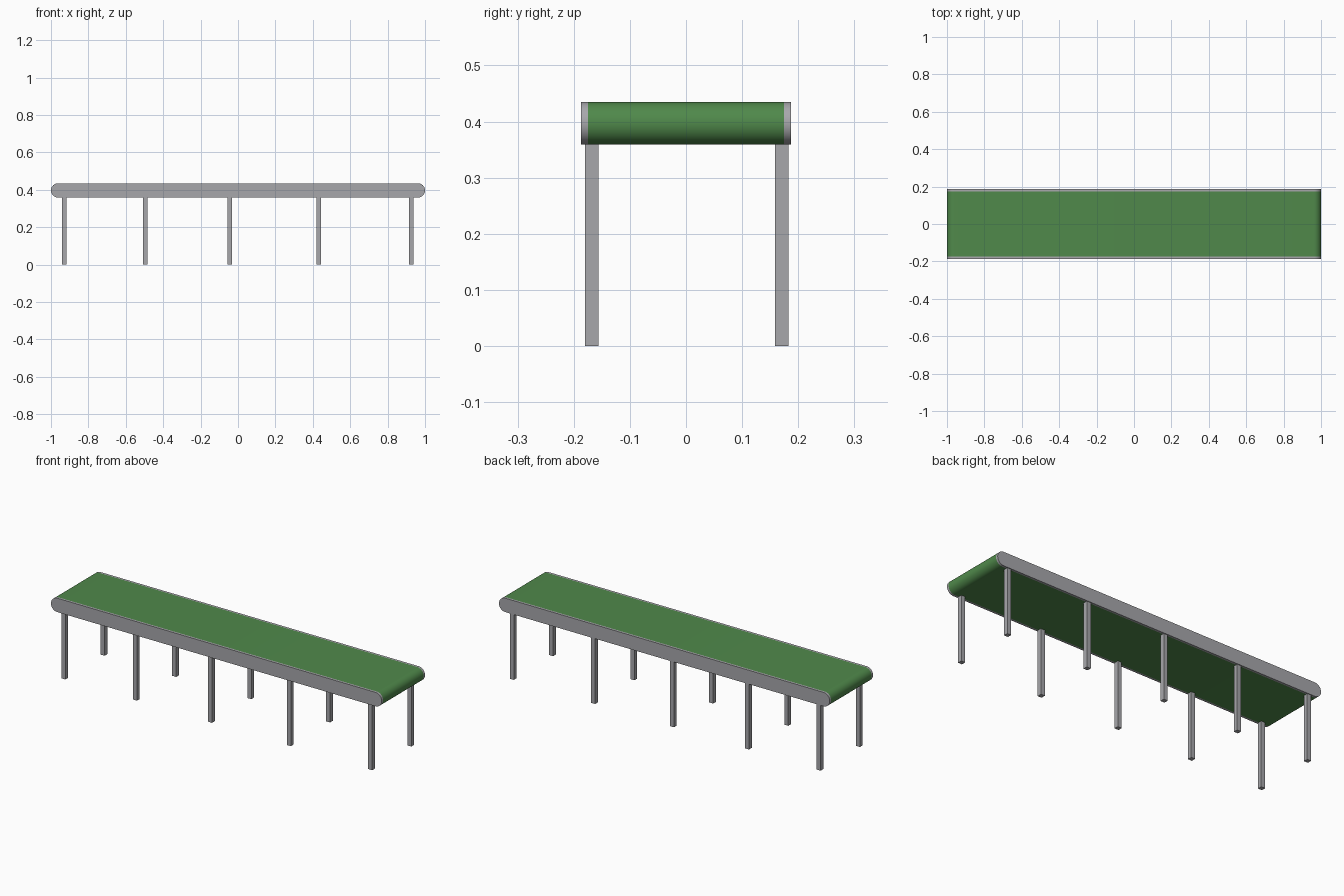
import bpy, bmesh, math

if "Cube" in bpy.data.objects:
    bpy.data.objects.remove(bpy.data.objects["Cube"])


def material(name, rgb):
    m = bpy.data.materials.new(name)
    m.diffuse_color = (*rgb, 1)
    m.use_nodes = True
    m.node_tree.nodes["Principled BSDF"].inputs["Base Color"].default_value = m.diffuse_color
    return m


green = material("belt green", (0.08, 0.25, 0.07))
grey = material("frame grey", (0.39, 0.39, 0.41))

R, MID, END = 0.038, 0.397, 1.0  # end radius, centre height, half length


def finish(name, bm, mat):
    bmesh.ops.recalc_face_normals(bm, faces=bm.faces)
    mesh = bpy.data.meshes.new(name)
    bm.to_mesh(mesh)
    bm.free()
    mesh.materials.append(mat)
    ob = bpy.data.objects.new(name, mesh)
    bpy.context.collection.objects.link(ob)
    return ob


def stadium(name, y0, y1, mat, n=16):
    """Round-ended slab in the xz plane, extruded from y0 to y1."""
    bm = bmesh.new()
    verts = []
    for side, start in ((1, -math.pi / 2), (-1, math.pi / 2)):
        for i in range(n + 1):
            a = start + math.pi * i / n
            verts.append(bm.verts.new((side * (END - R) + R * math.cos(a), y0,
                                       MID + R * math.sin(a))))
    face = bm.faces.new(verts)
    new = bmesh.ops.extrude_face_region(bm, geom=[face])["geom"]
    bmesh.ops.translate(bm, vec=(0, y1 - y0, 0),
                        verts=[v for v in new if isinstance(v, bmesh.types.BMVert)])
    ob = finish(name, bm, mat)
    bpy.ops.object.select_all(action='DESELECT')
    ob.select_set(True)
    bpy.context.view_layer.objects.active = ob
    bpy.ops.object.shade_smooth_by_angle(angle=math.radians(40))


# Belt between two side rails
stadium("belt", -0.175, 0.175, green)
stadium("front_rail", -0.187, -0.175, grey)
stadium("back_rail", 0.175, 0.187, grey)

# Five pairs of square legs
LEG, TOP = 0.024, 0.365
for row, y in (("front", -0.168), ("back", 0.171)):
    for i, x in enumerate((-0.93, -0.497, -0.043, 0.433, 0.925)):
        bm = bmesh.new()
        bmesh.ops.create_cube(bm, size=1)
        bmesh.ops.scale(bm, vec=(LEG, LEG, TOP), verts=bm.verts)
        bmesh.ops.translate(bm, vec=(x, y, TOP / 2), verts=bm.verts)
        finish(f"{row}_leg_{i + 1}", bm, grey)
